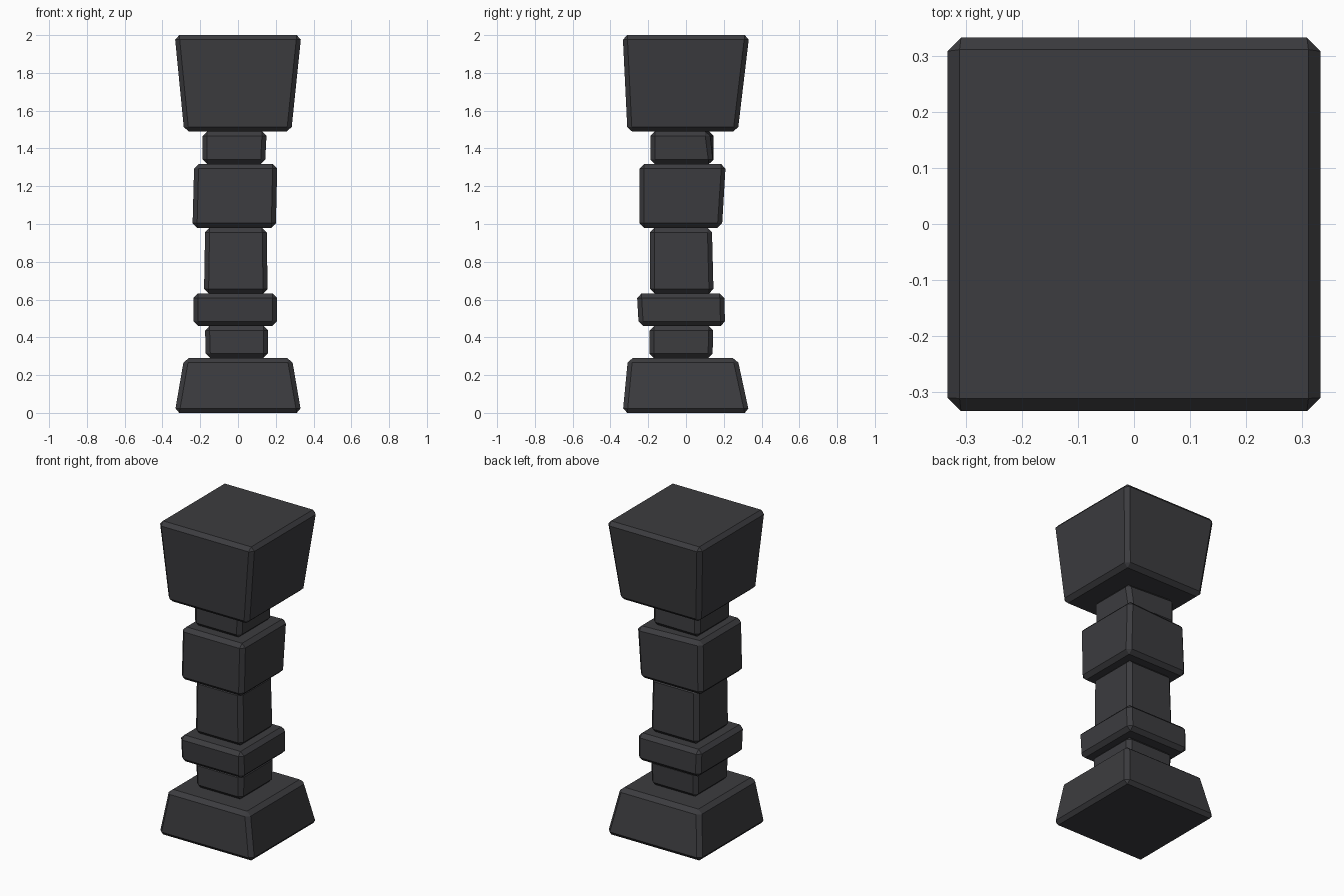
import bpy, bmesh

if "Cube" in bpy.data.objects:
    bpy.data.objects.remove(bpy.data.objects["Cube"])

dark = bpy.data.materials.new("dark_stone")
dark.diffuse_color = (0.045, 0.045, 0.05, 1)
dark.use_nodes = True
dark.node_tree.nodes["Principled BSDF"].inputs["Base Color"].default_value = dark.diffuse_color


def block(name, z0, z1, bottom, top, tweak=None):
    """Tapered chamfered block; bottom/top are (x0, x1, y0, y1).
    tweak maps a corner index (0-3 bottom, 4-7 top) to an (x, y) shift."""
    bm = bmesh.new()
    pts = []
    for z, (x0, x1, y0, y1) in ((z0, bottom), (z1, top)):
        pts += [[x0, y0, z], [x1, y0, z], [x1, y1, z], [x0, y1, z]]
    for i, (dx, dy) in (tweak or {}).items():
        pts[i][0] += dx
        pts[i][1] += dy
    v = [bm.verts.new(p) for p in pts]
    bm.faces.new(v[3::-1])
    bm.faces.new(v[4:])
    for i in range(4):
        j = (i + 1) % 4
        bm.faces.new((v[i], v[j], v[j + 4], v[i + 4]))
    bmesh.ops.bevel(bm, geom=bm.edges[:], offset=0.024, segments=1,
                    profile=0.5, affect='EDGES')
    bmesh.ops.recalc_face_normals(bm, faces=bm.faces[:])
    me = bpy.data.meshes.new(name)
    bm.to_mesh(me)
    bm.free()
    me.materials.append(dark)
    ob = bpy.data.objects.new(name, me)
    bpy.context.collection.objects.link(ob)


# flared foot
block("base", 0, 0.29, (-0.335, 0.335, -0.335, 0.335), (-0.285, 0.285, -0.307, 0.272))
# stacked shaft stones
block("lower_neck", 0.29, 0.46, (-0.17, 0.158, -0.193, 0.14), (-0.175, 0.16, -0.193, 0.145))
block("lower_collar", 0.46, 0.632, (-0.235, 0.205, -0.25, 0.207), (-0.237, 0.207, -0.26, 0.202))
block("shaft", 0.632, 0.98, (-0.18, 0.157, -0.19, 0.146), (-0.174, 0.152, -0.19, 0.137))
block("upper_collar", 0.98, 1.317, (-0.241, 0.2, -0.246, 0.19), (-0.232, 0.208, -0.246, 0.212),
      {7: (0, -0.03)})
block("upper_neck", 1.317, 1.49, (-0.187, 0.143, -0.188, 0.145), (-0.187, 0.152, -0.188, 0.148),
      {6: (0, -0.025)})
# large flared head
block("capital", 1.49, 2.0, (-0.285, 0.282, -0.31, 0.274), (-0.335, 0.335, -0.335, 0.335))
